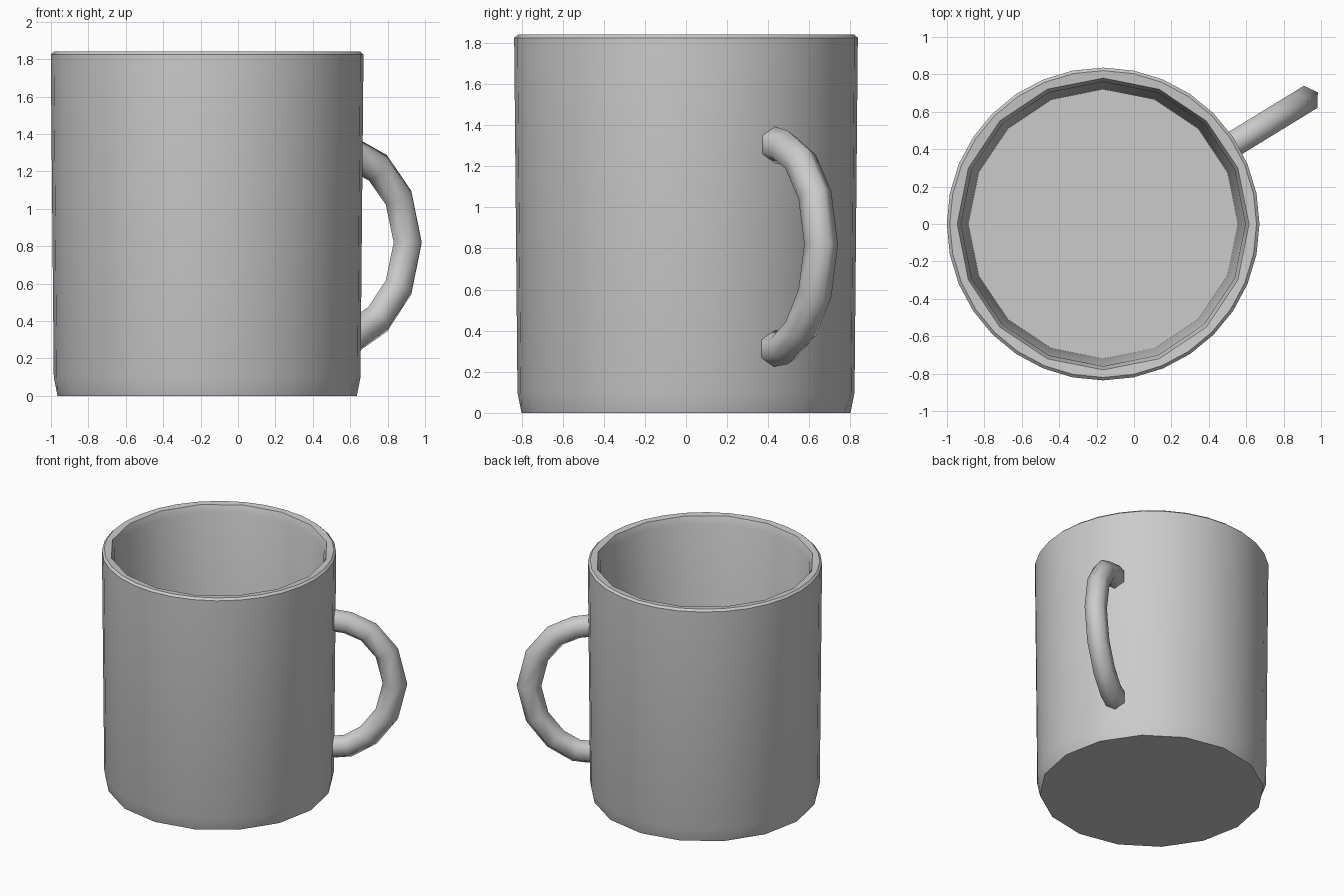
import bpy
import bmesh
from math import cos, sin, pi, radians
from mathutils import Vector

cube = bpy.data.objects.get("Cube")
if cube:
    bpy.data.objects.remove(cube, do_unlink=True)

AXIS_X = -0.165
HANDLE_ANGLE = radians(31.5)

grey = bpy.data.materials.new("ceramic grey")
grey.use_nodes = True
grey.diffuse_color = (0.6, 0.6, 0.6, 1)
grey.node_tree.nodes["Principled BSDF"].inputs["Base Color"].default_value = (0.6, 0.6, 0.6, 1)


def skin(name, rings, cap_ends, location, rotation=0.0, sharp=40):
    """Join rings of equal vertex count into a smooth shaded object."""
    bm = bmesh.new()
    loops = [[bm.verts.new(p) for p in ring] for ring in rings]
    n = len(loops[0])
    for a, b in zip(loops, loops[1:]):
        for i in range(n):
            j = (i + 1) % n
            bm.faces.new((a[i], a[j], b[j], b[i]))
    if cap_ends:
        bm.faces.new(loops[0])
        bm.faces.new(loops[-1])
    bmesh.ops.recalc_face_normals(bm, faces=bm.faces)
    mesh = bpy.data.meshes.new(name)
    bm.to_mesh(mesh)
    bm.free()
    mesh.materials.append(grey)
    obj = bpy.data.objects.new(name, mesh)
    obj.location = location
    obj.rotation_euler.z = rotation
    bpy.context.collection.objects.link(obj)
    bpy.ops.object.select_all(action="DESELECT")
    obj.select_set(True)
    bpy.context.view_layer.objects.active = obj
    bpy.ops.object.shade_smooth_by_angle(angle=radians(sharp))
    return obj


def circle(radius, z, coarse):
    """A 32-point ring; a coarse one is flattened to 16 straight sides."""
    ring = []
    for i in range(32):
        r = radius * (cos(pi / 16) if coarse and i % 2 else 1)
        a = 2 * pi * i / 32
        ring.append(Vector((r * cos(a), r * sin(a), z)))
    return ring


# Cup: base, chamfer, outer wall, rim, inner wall and floor
cup_profile = [(0.80, 0, True), (0.82, 0.1, False), (0.836, 1.825, False),
               (0.82, 1.84, False), (0.78, 1.835, True), (0.76, 1.78, True),
               (0.72, 0.1, True)]
skin("cup", [circle(*p) for p in cup_profile], True, (AXIS_X, 0, 0))

# Handle: six-sided tube along a C path in the radial plane
path = [Vector((r, 0, z)) for r, z in
        [(0.79, 1.31), (0.92, 1.29), (1.07, 1.22), (1.20, 1.06), (1.258, 0.82),
         (1.20, 0.58), (1.07, 0.41), (0.92, 0.32), (0.79, 0.31)]]
handle_rings = []
for i, p in enumerate(path):
    along = (path[min(i + 1, len(path) - 1)] - path[max(i - 1, 0)]).normalized()
    side = Vector((0, 1, 0))
    out = side.cross(along)
    handle_rings.append([p + out * 0.088 * cos(k * pi / 3) + side * 0.08 * sin(k * pi / 3)
                         for k in range(6)])
skin("handle", handle_rings, True, (AXIS_X, 0, 0), HANDLE_ANGLE, 65)
